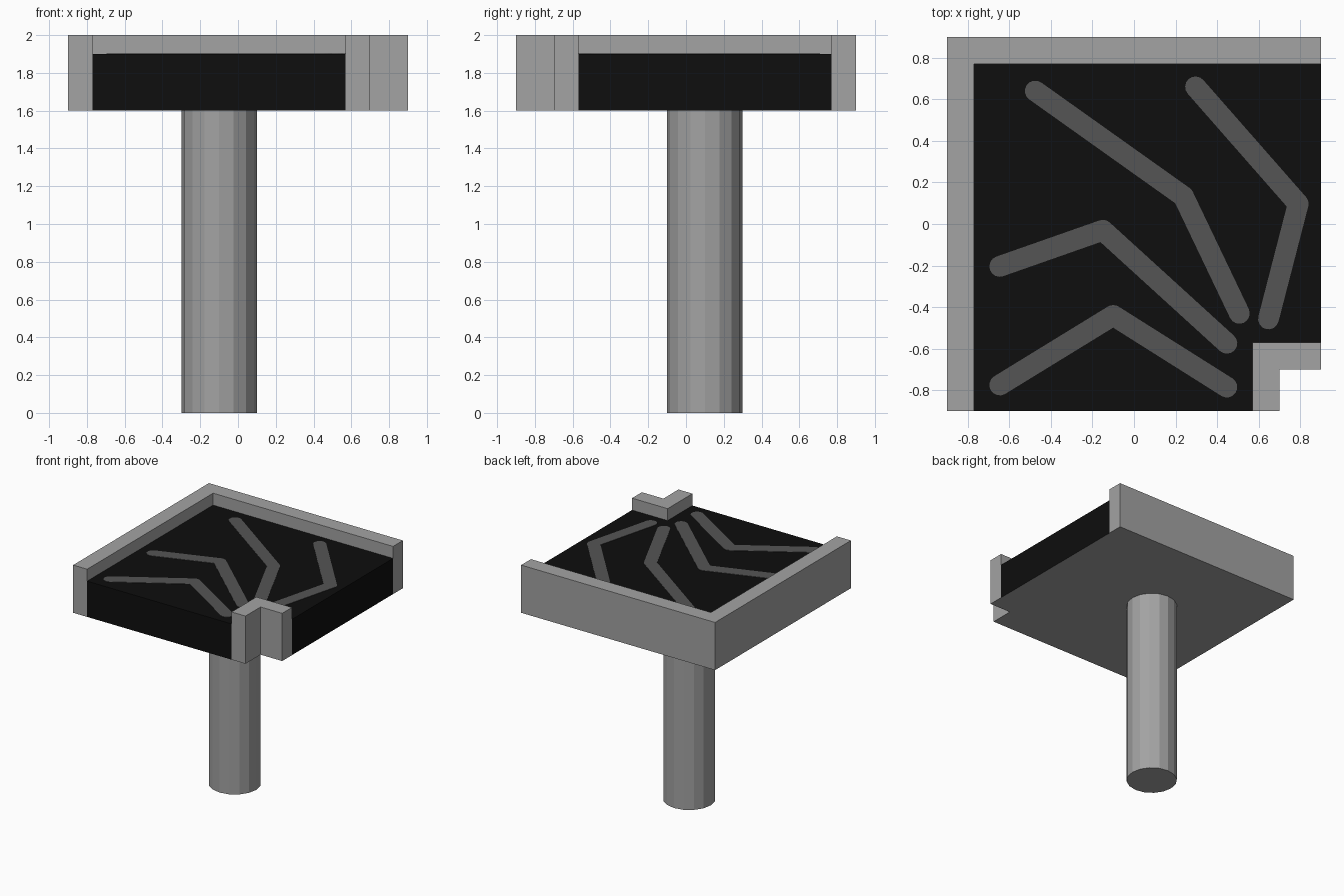
import bpy, bmesh, math

if "Cube" in bpy.data.objects:
    bpy.data.objects.remove(bpy.data.objects["Cube"])


def material(name, value):
    m = bpy.data.materials.new(name)
    m.diffuse_color = (value, value, value, 1)
    m.use_nodes = True
    m.node_tree.nodes["Principled BSDF"].inputs["Base Color"].default_value = m.diffuse_color
    return m


GREY = material("stone grey", 0.366)
BLACK = material("near black", 0.0044)
DARK = material("dark grey", 0.089)


def prism(name, outline, z0, z1, mat, under=None):
    """Extrude a counter-clockwise outline from z0 to z1."""
    bm = bmesh.new()
    face = bm.faces.new([bm.verts.new((x, y, z0)) for x, y in outline])
    ext = bmesh.ops.extrude_face_region(bm, geom=[face], use_keep_orig=True)
    top = [v for v in ext["geom"] if isinstance(v, bmesh.types.BMVert)]
    bmesh.ops.translate(bm, verts=top, vec=(0, 0, z1 - z0))
    bmesh.ops.recalc_face_normals(bm, faces=bm.faces)
    mesh = bpy.data.meshes.new(name)
    mesh.materials.append(mat)
    if under:
        mesh.materials.append(under)
        for f in bm.faces:
            f.material_index = 1 if f.normal.z < -0.5 else 0
    bm.to_mesh(mesh)
    bm.free()
    ob = bpy.data.objects.new(name, mesh)
    bpy.context.collection.objects.link(ob)
    return ob


def bent_strip(a, b, c, r=0.05, steps=8):
    """Outline of a round-ended strip with one bend at b."""
    t1 = math.atan2(b[1] - a[1], b[0] - a[0])
    t2 = math.atan2(c[1] - b[1], c[0] - b[0])
    turn = t2 - t1
    q = math.pi / 2

    def arc(p, s, e, n=steps):
        return [(p[0] + r * math.cos(s + (e - s) * i / n),
                 p[1] + r * math.sin(s + (e - s) * i / n)) for i in range(n + 1)]

    def bend(s, e, outer):
        if outer:
            return arc(b, s, e, 4)
        m, d = (s + e) / 2, r / math.cos(turn / 2)
        return [(b[0] + d * math.cos(m), b[1] + d * math.sin(m))]

    return (arc(a, t1 + q, t1 + 3 * q) + bend(t1 - q, t2 - q, turn > 0)
            + arc(c, t2 - q, t2 + q) + bend(t2 + q, t1 + q, turn < 0))


# Round pedestal, 16 flat sides
S = 16
prism("pedestal", [(-0.1 + 0.2 * math.cos(math.tau * i / S),
                    0.1 + 0.2 * math.sin(math.tau * i / S)) for i in range(S)],
      0, 1.6, GREY)

# Black slab with a grey underside
prism("slab", [(-0.77, -0.9), (0.57, -0.9), (0.57, -0.57), (0.9, -0.57),
               (0.9, 0.77), (-0.77, 0.77)], 1.6, 1.9, BLACK, GREY)

# Rim along the left and back, and the bracket round the notched corner
prism("rim_wall", [(-0.9, -0.9), (-0.77, -0.9), (-0.77, 0.77), (0.9, 0.77),
                   (0.9, 0.9), (-0.9, 0.9)], 1.6, 2.0, GREY)
prism("corner_bracket", [(0.57, -0.9), (0.7, -0.9), (0.7, -0.7), (0.9, -0.7),
                         (0.9, -0.57), (0.57, -0.57)], 1.6, 2.0, GREY)

# Thin bent strips laid on the slab
strips = [((-0.475, 0.64), (0.238, 0.133), (0.507, -0.43)),
          ((0.296, 0.66), (0.79, 0.097), (0.647, -0.457)),
          ((-0.646, -0.204), (-0.15, -0.03), (0.447, -0.574)),
          ((-0.646, -0.775), (-0.1, -0.44), (0.447, -0.785))]
for i, (a, b, c) in enumerate(strips):
    prism(f"bent_strip_{i + 1}", bent_strip(a, b, c), 1.898, 1.903, DARK)
